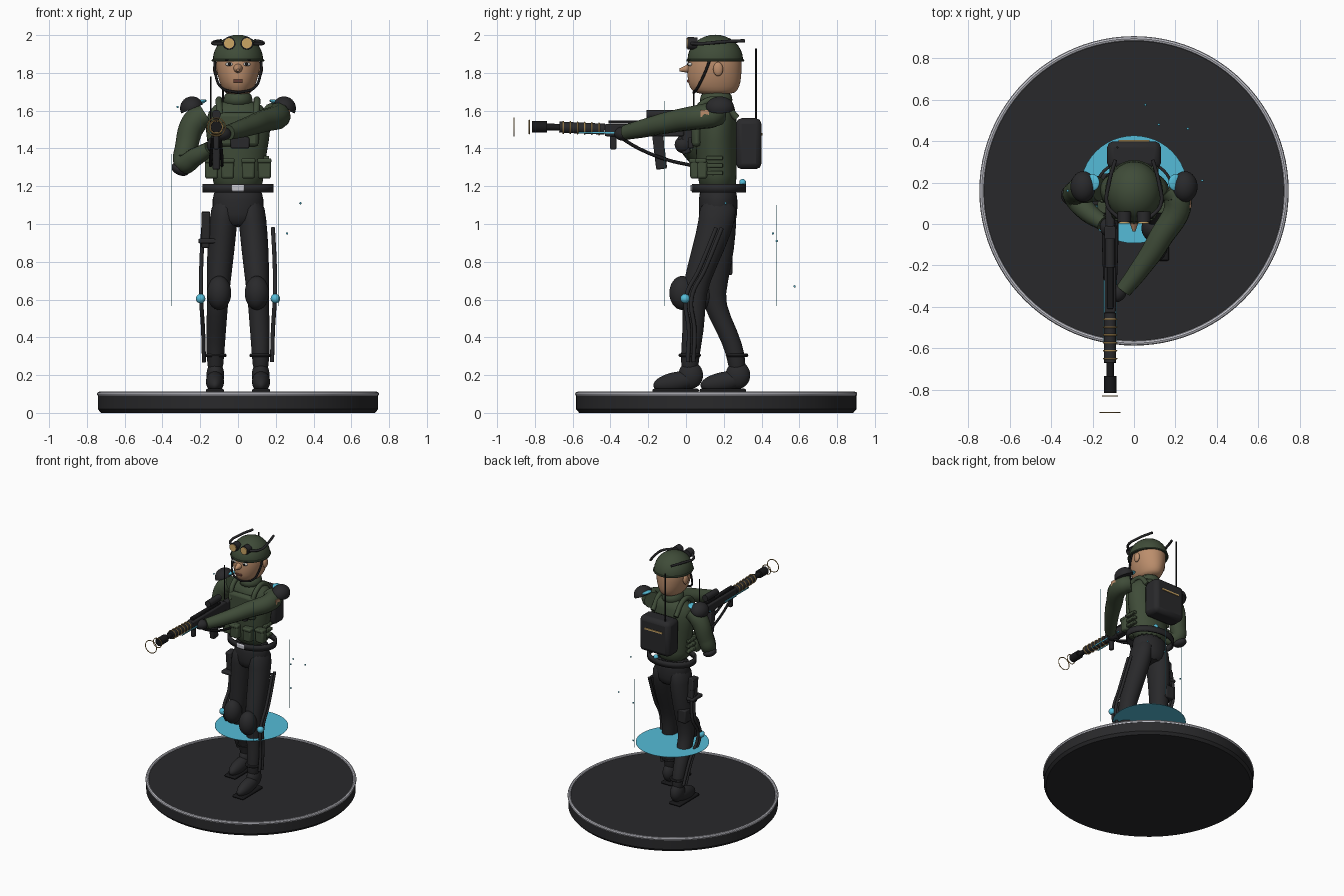
import bpy, bmesh, math
from mathutils import Vector

cube = bpy.data.objects.get("Cube")
if cube:
    bpy.data.objects.remove(cube, do_unlink=True)


def material(name, r, g, b):
    m = bpy.data.materials.new(name)
    m.use_nodes = True
    m.diffuse_color = (r, g, b, 1)
    m.node_tree.nodes["Principled BSDF"].inputs["Base Color"].default_value = (r, g, b, 1)
    return m


GREEN = material("olive green", .05, .072, .04)
DARK = material("charcoal", .022, .022, .024)
BLACK = material("black", .009, .009, .01)
SKIN = material("skin", .50, .27, .15)
SILVER = material("silver", .55, .55, .60)
CYAN = material("cyan glow", .09, .50, .68)
GOLD = material("gold", .60, .38, .13)
WHITE = material("eye white", .75, .75, .72)
LIP = material("lip brown", .22, .08, .06)


def finish(name, mat, smooth=True):
    o = bpy.context.object
    o.name = name
    o.data.materials.clear()
    o.data.materials.append(mat)
    if smooth:
        bpy.ops.object.shade_smooth_by_angle(angle=math.radians(40))
    return o


def box(name, loc, size, mat, rot=(0, 0, 0), bevel=.008):
    bpy.ops.mesh.primitive_cube_add(size=1, location=loc, rotation=rot)
    bpy.context.object.scale = size
    bpy.ops.object.transform_apply(location=False, rotation=False, scale=True)
    o = finish(name, mat)
    if bevel:
        mod = o.modifiers.new("edge", "BEVEL")
        mod.width, mod.segments = bevel, 2
    return o


def ball(name, loc, radii, mat, rot=(0, 0, 0), cut=None):
    bpy.ops.mesh.primitive_uv_sphere_add(segments=32, ring_count=16, location=loc, rotation=rot)
    o = bpy.context.object
    if cut is not None:
        bm = bmesh.new()
        bm.from_mesh(o.data)
        bmesh.ops.bisect_plane(bm, geom=bm.verts[:] + bm.edges[:] + bm.faces[:],
                               plane_co=(0, 0, cut), plane_no=(0, 0, -1), clear_outer=True)
        bmesh.ops.holes_fill(bm, edges=[e for e in bm.edges if e.is_boundary])
        bm.to_mesh(o.data)
        bm.free()
    o.scale = radii
    return finish(name, mat)


def cyl(name, a, b, r, mat, r2=None, sides=24):
    a, b = Vector(a), Vector(b)
    bpy.ops.mesh.primitive_cone_add(vertices=sides, radius1=r, radius2=r if r2 is None else r2,
                                    depth=(b - a).length, location=(a + b) / 2)
    bpy.context.object.rotation_euler = (b - a).to_track_quat("Z", "Y").to_euler()
    return finish(name, mat)


def ring(name, loc, big, small, mat, rot=(0, 0, 0), segs=32):
    bpy.ops.mesh.primitive_torus_add(major_radius=big, minor_radius=small, major_segments=segs,
                                     minor_segments=8, location=loc, rotation=rot)
    return finish(name, mat)


def tube(name, pts, mat, r=1.0):
    """Smooth tube through points; an optional fourth number is the radius."""
    cu = bpy.data.curves.new(name, "CURVE")
    cu.dimensions, cu.bevel_depth, cu.bevel_resolution = "3D", 1, 4
    cu.use_fill_caps, cu.resolution_u = True, 8
    s = cu.splines.new("BEZIER")
    s.bezier_points.add(len(pts) - 1)
    for p, q in zip(s.bezier_points, pts):
        p.co = q[:3]
        p.radius = q[3] if len(q) > 3 else r
        p.handle_left_type = p.handle_right_type = "AUTO"
    o = bpy.data.objects.new(name, cu)
    bpy.context.collection.objects.link(o)
    bpy.ops.object.select_all(action="DESELECT")
    o.select_set(True)
    bpy.context.view_layer.objects.active = o
    bpy.ops.object.convert(target="MESH")
    return finish(name, mat)


def loft(name, rows, mat, sides=16):
    """Horizontal oval sections given as x, y, z, half width, half depth."""
    bm = bmesh.new()
    rings = []
    for x, y, z, rx, ry in rows:
        rings.append([bm.verts.new((x + rx * math.cos(t), y + ry * math.sin(t), z))
                      for t in (2 * math.pi * i / sides for i in range(sides))])
    for lo, hi in zip(rings, rings[1:]):
        for i in range(sides):
            j = (i + 1) % sides
            bm.faces.new((lo[i], lo[j], hi[j], hi[i]))
    bm.faces.new(rings[0][::-1])
    bm.faces.new(rings[-1])
    bmesh.ops.recalc_face_normals(bm, faces=bm.faces)
    me = bpy.data.meshes.new(name)
    bm.to_mesh(me)
    bm.free()
    o = bpy.data.objects.new(name, me)
    bpy.context.collection.objects.link(o)
    bpy.ops.object.select_all(action="DESELECT")
    o.select_set(True)
    bpy.context.view_layer.objects.active = o
    o.modifiers.new("smooth", "SUBSURF").levels = 1
    return finish(name, mat)


CY = .16
SIDEWAYS = (math.pi / 2, 0, 0)

# Display base
cyl("base_foot", (0, CY, 0), (0, CY, .02), .725, DARK, .742, 96)
cyl("base_body", (0, CY, .02), (0, CY, .102), .742, DARK, sides=96)
ring("base_rim", (0, CY, .1), .735, .012, SILVER, segs=96)
cyl("glow_disc", (0, CY + .007, .517), (0, CY + .007, .519), .26, CYAN, sides=48)

# Trunk, collar and belt
loft("torso", [(0, .17, 1.17, .13, .10), (0, .165, 1.25, .14, .105), (0, .16, 1.38, .155, .11),
               (0, .16, 1.5, .18, .115), (0, .165, 1.6, .17, .10), (0, .17, 1.66, .09, .08)], GREEN)
loft("hips", [(0, .17, .98, .1, .09), (0, .17, 1.05, .135, .105), (0, .17, 1.13, .142, .105),
              (0, .17, 1.2, .125, .1)], DARK)
loft("collar", [(0, .16, 1.62, .085, .09), (0, .16, 1.66, .078, .088), (0, .16, 1.705, .072, .082)], GREEN)
bpy.ops.mesh.primitive_cylinder_add(vertices=48, radius=1, depth=.045, end_fill_type="NOTHING",
                                    location=(0, .175, 1.19))
bpy.context.object.scale = (.188, .143, 1)
bpy.ops.object.transform_apply(location=False, rotation=False, scale=True)
belt = finish("belt", DARK)
belt.modifiers.new("thickness", "SOLIDIFY").thickness = .014
box("buckle", (0, .03, 1.19), (.068, .014, .035), SILVER)
box("chest_plate", (0, .055, 1.5), (.22, .05, .18), GREEN, bevel=.02)
box("radio_panel", (.01, .026, 1.43), (.1, .03, .06), DARK)
for i, x in enumerate((-.14, -.055, .055, .14)):
    y = .05 if i in (1, 2) else .085
    box("front_pouch", (x, y, 1.29), (.07, .055, .1), GREEN, bevel=.012)
    box("pouch_flap", (x, y - .006, 1.335), (.074, .058, .025), GREEN)
for s in (1, -1):
    tube("shoulder_strap", [(s * .09, .04, 1.53), (s * .1, .08, 1.63), (s * .1, .17, 1.655),
                            (s * .1, .27, 1.56)], GREEN, .018)
    for z in (1.27, 1.31, 1.35):
        box("side_webbing", (s * .15, .15, z), (.03, .09, .022), GREEN, bevel=.005)

# Backpack
box("backpack", (0, .332, 1.425), (.26, .135, .27), DARK, bevel=.03)
box("pack_trim", (0, .402, 1.475), (.15, .006, .012), GOLD, bevel=0)
tube("pack_antenna", [(-.08, .37, 1.5), (-.08, .37, 1.93)], BLACK, .005)
tube("chest_antenna", [(-.145, .04, 1.52), (-.145, .04, 1.78)], BLACK, .004)
ball("pack_light", (.05, .3, 1.22), (.018, .018, .018), CYAN)

# Head and face
loft("head", [(0, .16, 1.685, .06, .085), (0, .15, 1.705, .078, .125), (0, .15, 1.75, .1, .142),
              (0, .15, 1.82, .117, .146), (0, .155, 1.89, .118, .142), (0, .155, 1.95, .09, .11)], SKIN, 24)
cyl("nose", (0, .03, 1.825), (0, -.035, 1.815), .03, SKIN, .007)
box("mouth", (0, .011, 1.757), (.05, .012, .014), LIP, bevel=.003)
for s in (1, -1):
    ball("eye", (s * .045, .022, 1.846), (.021, .012, .01), WHITE)
    ball("iris", (s * .045, .012, 1.846), (.008, .006, .009), BLACK)
    box("eyebrow", (s * .046, .018, 1.868), (.045, .012, .008), BLACK, bevel=.002)
    ball("ear", (s * .117, .17, 1.82), (.015, .026, .037), SKIN)
    tube("chin_strap", [(s * .122, .13, 1.88), (s * .12, .1, 1.8), (s * .085, .06, 1.72),
                        (0, .04, 1.695)], BLACK, .007)
    # Goggles and helmet rails
    cyl("goggle_rim", (s * .047, .06, 1.955), (s * .047, .008, 1.957), .033, DARK)
    cyl("goggle_lens", (s * .047, .02, 1.957), (s * .047, .002, 1.957), .027, GOLD)
    tube("helmet_rail", [(s * .075, .03, 1.955), (s * .128, .09, 1.955), (s * .12, .2, 1.965),
                         (s * .09, .31, 1.97)], DARK, .009)
ball("helmet", (0, .155, 1.87), (.133, .147, .132), GREEN, cut=-.05)
ring("helmet_rim", (0, .155, 1.866), .133, .007, GREEN).scale = (1, 1.1, 1)

# Legs: x side, knee, ankle and toe depth for each stride
for s, ky, ay, side in ((1, .03, .02, "left"), (-1, .13, .27, "right")):
    shin = (ky + ay) / 2
    loft(side + "_leg", [(s * .12, ay, .2, .04, .045), (s * .12, ay, .3, .047, .05),
                         (s * .116, shin + .015, .44, .054, .058), (s * .108, ky + .012, .58, .056, .062),
                         (s * .103, ky + .02, .68, .064, .07), (s * .09, (ky + .17) / 2 + .02, .87, .074, .09),
                         (s * .076, .17, 1.03, .076, .1), (s * .066, .17, 1.14, .07, .1)], DARK)
    ball(side + "_knee_pad", (s * .1, ky - .05, .635), (.064, .068, .09), DARK)
    ring(side + "_ankle_cuff", (s * .12, ay, .305), .05, .01, DARK)
    ball(side + "_heel", (s * .12, ay + .005, .2), (.047, .065, .072), DARK)
    ball(side + "_boot", (s * .122, ay - .07, .165), (.048, .125, .052), DARK, (.18, 0, 0))
    box(side + "_sole", (s * .122, ay - .075, .118), (.095, .245, .02), BLACK)
    # Outer leg brace
    for d in (0, .03):
        tube(side + "_brace", [(s * .185, .16 + d, .98), (s * .195, ky + .04 + d, .76),
                               (s * .195, ky - .03 + d, .61), (s * .185, shin - .01 + d, .44),
                               (s * .18, ay - .01 + d, .27)], DARK, .011)
    ball(side + "_brace_joint", (s * .198, ky - .035, .605), (.025, .025, .025), CYAN)
box("holster", (-.17, .16, .97), (.045, .07, .19), DARK, (.1, 0, 0))
box("holster_strap", (-.155, .15, .91), (.11, .12, .025), DARK)
box("thigh_pocket", (-.13, .2, .78), (.07, .09, .1), DARK)

# Arms
tube("left_arm", [(.17, .17, 1.58, .06), (.21, .13, 1.575, .068), (.12, -.08, 1.54, .058),
                  (.02, -.23, 1.505, .048), (-.05, -.32, 1.485, .04)], GREEN)
ball("left_hand", (-.085, -.335, 1.478), (.05, .042, .037), DARK, (0, 0, .5))
tube("right_arm", [(-.17, .17, 1.58, .06), (-.225, .17, 1.545, .068), (-.275, .155, 1.4, .06),
                   (-.285, .13, 1.325, .055), (-.225, .06, 1.355, .05), (-.15, .005, 1.4, .038)], GREEN)
ball("right_elbow_pad", (-.305, .14, 1.29), (.05, .05, .032), DARK, (0, .4, 0))
ball("right_hand", (-.125, -.015, 1.42), (.04, .045, .045), DARK)
box("arm_patch", (.272, .1, 1.585), (.008, .045, .035), SKIN, bevel=0)
for s in (1, -1):
    ball("shoulder_pad", (s * .245, .18, 1.615), (.062, .075, .06), DARK, (0, s * .4, 0), cut=-.1)
    ball("shoulder_glow", (s * .2, .2, 1.645), (.035, .04, .012), CYAN, (0, s * .3, 0))

# Rifle
X = -.115
box("rifle_body", (X, -.22, 1.497), (.055, .42, .065), DARK)
box("rifle_stock", (X, .035, 1.475), (.045, .12, .1), DARK, bevel=.012)
box("rifle_rail", (X, -.24, 1.54), (.03, .34, .018), BLACK, bevel=.004)
cyl("scope", (X, -.07, 1.58), (X, -.21, 1.58), .024, DARK)
box("scope_mount", (X, -.14, 1.55), (.03, .07, .035), BLACK)
box("magazine", (X, -.14, 1.385), (.04, .058, .19), DARK, (.12, 0, 0))
box("pistol_grip", (X, -.01, 1.42), (.035, .045, .1), DARK, (.3, 0, 0))
box("fore_grip", (X, -.385, 1.435), (.03, .035, .08), DARK)
cyl("barrel_shroud", (X, -.43, 1.502), (X, -.67, 1.513), .029, DARK)
cyl("barrel", (X, -.66, 1.512), (X, -.76, 1.514), .018, BLACK)
cyl("muzzle", (X, -.735, 1.514), (X, -.815, 1.514), .03, BLACK)
for i in range(6):
    y = -.46 - .038 * i
    ring("barrel_coil", (X, y, 1.503 - (y + .46) * .045), .031, .004, GOLD, SIDEWAYS, 20)
for y, r in ((-.83, .036), (-.91, .048)):
    ring("muzzle_ring", (X, y, 1.514), r, .003, GOLD, SIDEWAYS)
for s in (1, -1):
    box("rifle_glow", (X + s * .029, -.42, 1.482), (.005, .3, .008), CYAN, bevel=0)
    tube("rifle_cable", [(X + s * .02, -.35, 1.46), (X + s * .025, -.25, 1.4),
                         (X + s * .03, -.1, 1.34), (X + s * .03, .03, 1.31)], BLACK, .009)

# Floating light beams and specks
for x, y, top, m in ((.215, -.115, 1.65, CYAN), (-.35, .105, 1.37, CYAN), (.11, .48, 1.1, CYAN)):
    tube("light_beam", [(x, y, .565), (x, y, top)], m, .0015)
for p in ((.33, .21, 1.11), (.26, .46, .95), (.055, .575, .67), (.12, .48, .91), (-.32, .16, 1.62)):
    ball("floating_speck", p, (.006, .006, .006), CYAN)
